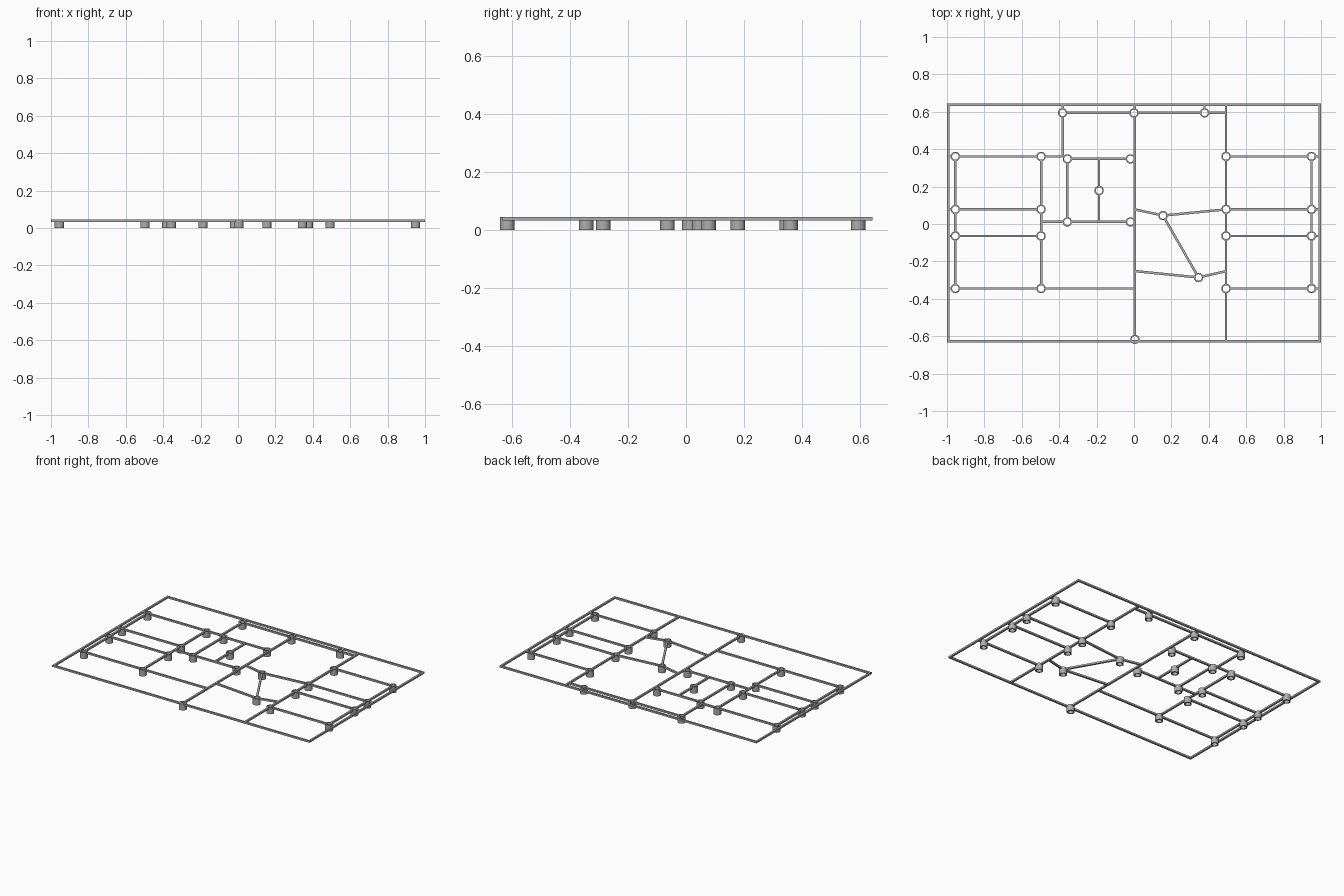
import bpy, bmesh, math
from mathutils import Vector, Matrix

if "Cube" in bpy.data.objects:
    bpy.data.objects.remove(bpy.data.objects["Cube"])

grey = bpy.data.materials.new("mid grey")
grey.use_nodes = True
grey.diffuse_color = (0.42, 0.42, 0.42, 1)
grey.node_tree.nodes["Principled BSDF"].inputs["Base Color"].default_value = grey.diffuse_color

TOP, DEPTH, WIDTH = 0.045, 0.012, 0.013   # beam top, height and width
R_OUT, R_IN, SIDES = 0.025, 0.0175, 32    # post radii

ROWS = (0.361, 0.078, -0.064, -0.345)
LEFT, LEFT_IN, RIGHT_IN, RIGHT = -0.955, -0.497, 0.492, 0.949
EDGE, BACK, FRONT, MID = 0.992, 0.637, -0.627, 0.005

# Hollow posts: regular wings, then the middle ones
posts = [(x, y) for x in (LEFT, LEFT_IN, RIGHT_IN, RIGHT) for y in ROWS]
posts += [(-0.382, 0.594), (0, 0.594), (0.377, 0.594),
          (-0.356, 0.348), (-0.019, 0.348), (-0.187, 0.179),
          (-0.356, 0.011), (-0.019, 0.011),
          (0.155, 0.045), (0.345, -0.286), (MID, -0.617)]


def finish(name, bm):
    mesh = bpy.data.meshes.new(name)
    bmesh.ops.recalc_face_normals(bm, faces=bm.faces)
    bm.to_mesh(mesh)
    bm.free()
    mesh.materials.append(grey)
    obj = bpy.data.objects.new(name, mesh)
    bpy.context.collection.objects.link(obj)
    return obj


def add_bar(bm, a, b):
    d = b - a
    place = (Matrix.Translation(((a.x + b.x) / 2, (a.y + b.y) / 2, TOP - DEPTH / 2))
             @ Matrix.Rotation(math.atan2(d.y, d.x), 4, 'Z')
             @ Matrix.Diagonal((d.length, WIDTH, DEPTH, 1)))
    bmesh.ops.create_cube(bm, size=1, matrix=place)


def add_beam(bm, a, b):
    """Bar from a to b, interrupted where it meets a post."""
    a, b = Vector(a), Vector(b)
    length = (b - a).length
    u = (b - a) / length
    gap = R_OUT - 0.003
    hits = sorted(u.dot(Vector(p) - a) for p in posts
                  if abs(u.x * (p[1] - a.y) - u.y * (p[0] - a.x)) < 0.01)
    start = 0
    for t in hits:
        if -gap < t < length + gap:
            if t - gap > start:
                add_bar(bm, a + u * start, a + u * (t - gap))
            start = max(start, t + gap)
    if start < length:
        add_bar(bm, a + u * start, b)


def beams(name, segments):
    bm = bmesh.new()
    for a, b in segments:
        add_beam(bm, a, b)
    return finish(name, bm)


# Outer frame, with the corners filled by the long rails
half = WIDTH / 2
frame = bmesh.new()
for y in (BACK, FRONT):
    add_bar(frame, Vector((-EDGE - half, y)), Vector((EDGE + half, y)))
for x in (-EDGE, EDGE):
    add_bar(frame, Vector((x, FRONT + half)), Vector((x, BACK - half)))
finish("outer_frame", frame)

# Side wings
beams("left_wing_beams",
      [((x, ROWS[0]), (x, ROWS[-1])) for x in (LEFT, LEFT_IN)]
      + [((-EDGE, y), (end, y)) for y, end in zip(ROWS, (-0.382, LEFT_IN, LEFT_IN, MID))])
beams("right_wing_beams",
      [((RIGHT, ROWS[0]), (RIGHT, ROWS[-1])), ((RIGHT_IN, BACK), (RIGHT_IN, FRONT))]
      + [((RIGHT_IN, y), (EDGE, y)) for y in ROWS])

# Central beams and small inner room
beams("central_beams", [
    ((MID, BACK), (MID, FRONT)),
    ((-0.382, 0.594), (RIGHT_IN, 0.594)),
    ((-0.382, BACK), (-0.382, ROWS[0])),
    ((0.377, BACK), (0.377, 0.594))])
beams("inner_room_beams", [
    ((LEFT_IN, 0.011), (MID, 0.011)),
    ((-0.356, 0.348), (MID, 0.348)),
    ((-0.356, 0.348), (-0.356, 0.011)),
    ((-0.187, 0.348), (-0.187, 0.011))])

# Slanted beams
beams("slanted_beams", [
    ((MID, 0.078), (0.155, 0.045)),
    ((0.155, 0.045), (RIGHT_IN, 0.078)),
    ((0.155, 0.045), (0.345, -0.286)),
    ((MID, -0.252), (0.345, -0.286)),
    ((0.345, -0.286), (RIGHT_IN, -0.252))])

# Posts: a square wall section swept round each centre
bm = bmesh.new()
section = [(R_OUT, 0), (R_OUT, TOP), (R_IN, TOP), (R_IN, 0)]
for px, py in posts:
    rings = []
    for i in range(SIDES):
        c, s = math.cos(math.tau * i / SIDES), math.sin(math.tau * i / SIDES)
        rings.append([bm.verts.new((px + r * c, py + r * s, z)) for r, z in section])
    for i in range(SIDES):
        a, b = rings[i - 1], rings[i]
        for k in range(4):
            bm.faces.new((a[k - 1], b[k - 1], b[k], a[k]))
tubes = finish("posts", bm)
bpy.context.view_layer.objects.active = tubes
tubes.select_set(True)
bpy.ops.object.shade_smooth_by_angle()
